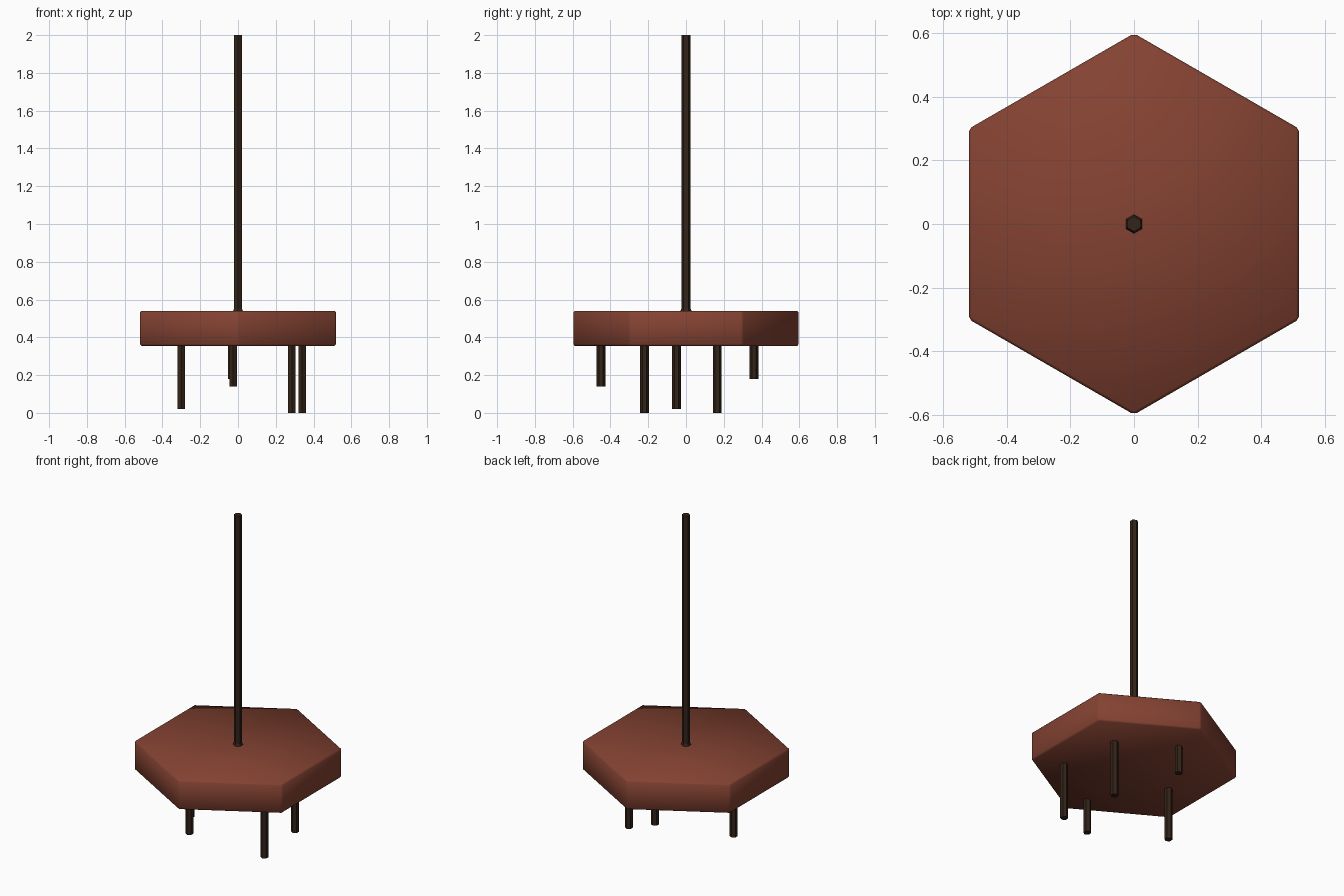
import bpy, bmesh, math

if "Cube" in bpy.data.objects:
    bpy.data.objects.remove(bpy.data.objects["Cube"])

def material(name, color):
    m = bpy.data.materials.new(name)
    m.diffuse_color = (*color, 1)
    m.use_nodes = True
    m.node_tree.nodes["Principled BSDF"].inputs["Base Color"].default_value = m.diffuse_color
    return m

rust = material("rust_brown", (0.23, 0.055, 0.032))
dark = material("dark_wood", (0.032, 0.017, 0.009))

def hex_prism(name, x, y, z0, z1, r0, mat, r1=None, bevel=0.0):
    """Six-sided prism with corners pointing along y."""
    r1 = r0 if r1 is None else r1
    bm = bmesh.new()
    rings = []
    for z, r in ((z0, r0), (z1, r1)):
        rings.append([bm.verts.new((x + r * math.cos(math.radians(30 + 60 * i)),
                                    y + r * math.sin(math.radians(30 + 60 * i)), z))
                      for i in range(6)])
    low, high = rings
    bm.faces.new(low[::-1])
    bm.faces.new(high)
    for i in range(6):
        j = (i + 1) % 6
        bm.faces.new((low[i], low[j], high[j], high[i]))
    if bevel:
        # Small chamfer, then a triangle fan on the top and bottom
        bmesh.ops.bevel(bm, geom=bm.edges[:], offset=bevel, segments=1,
                        profile=0.5, affect='EDGES')
        bm.normal_update()
        caps = [f for f in bm.faces if abs(f.normal.z) > 0.99]
        bmesh.ops.poke(bm, faces=caps)
    me = bpy.data.meshes.new(name)
    bm.to_mesh(me)
    bm.free()
    me.materials.append(mat)
    for p in me.polygons:
        p.use_smooth = bool(bevel)
    ob = bpy.data.objects.new(name, me)
    bpy.context.collection.objects.link(ob)
    return ob

# Thick hexagonal slab
hex_prism("slab", 0, 0, 0.355, 0.54, 0.6, rust, bevel=0.009)

# Tall central pole with a small flared foot
hex_prism("pole", 0, 0, 0.53, 2.0, 0.024, dark)
hex_prism("pole_foot", 0, 0, 0.535, 0.553, 0.032, dark, r1=0.024)

# Uneven rods under the slab: x, y, bottom height
rods = [(-0.30, -0.05, 0.02), (0.285, 0.165, 0.0), (0.34, -0.22, 0.0),
        (-0.026, -0.45, 0.14), (-0.034, 0.36, 0.18)]
for n, (x, y, z) in enumerate(rods, 1):
    hex_prism(f"rod_{n}", x, y, z, 0.37, 0.023, dark)
